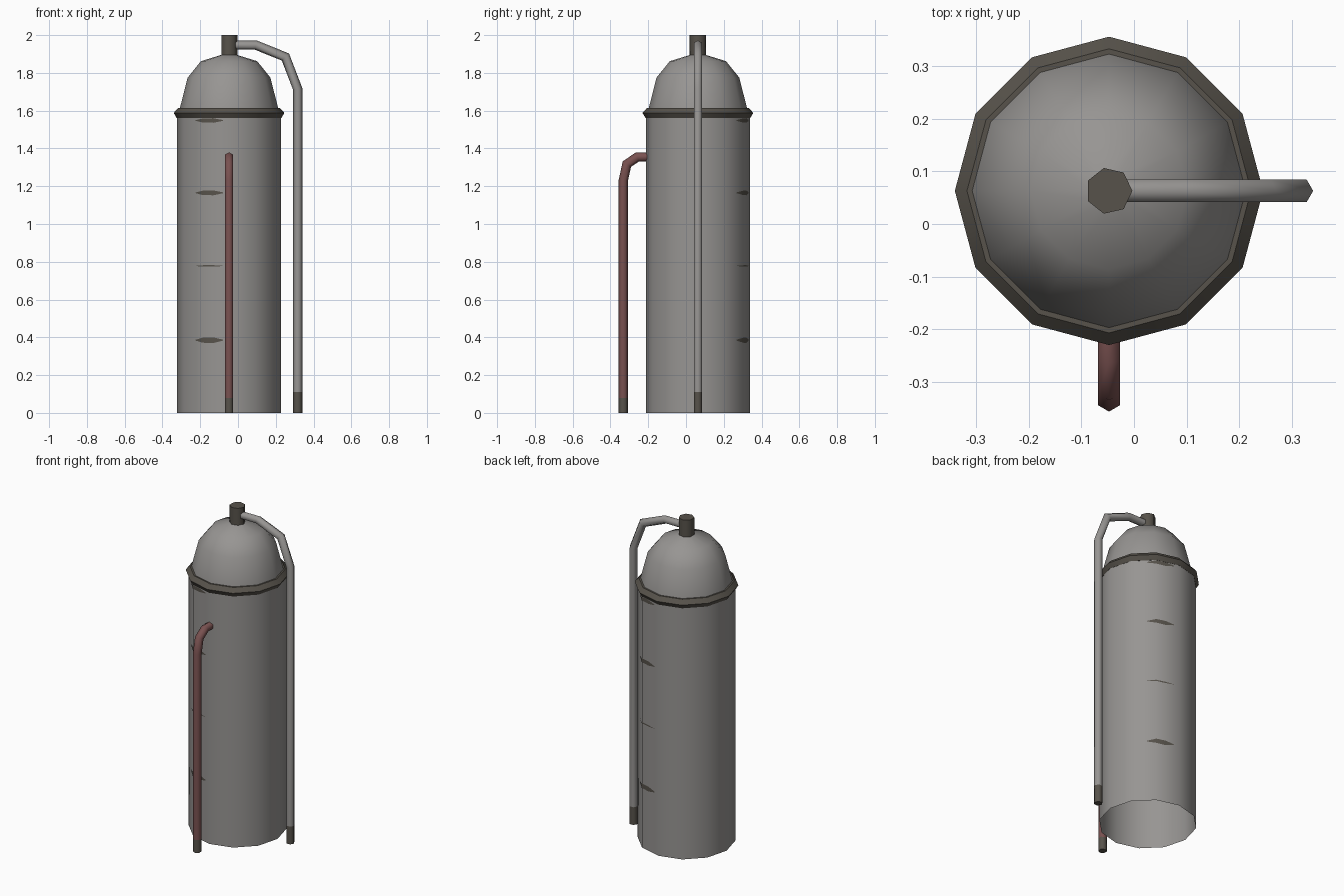
import bpy, bmesh, math
from mathutils import Vector

if "Cube" in bpy.data.objects:
    bpy.data.objects.remove(bpy.data.objects["Cube"])

CX, CY = -0.0475, 0.063      # tank axis
R = 0.276                    # tank radius


def material(name, rgb):
    m = bpy.data.materials.new(name)
    m.diffuse_color = (*rgb, 1)
    m.use_nodes = True
    m.node_tree.nodes["Principled BSDF"].inputs["Base Color"].default_value = m.diffuse_color
    return m


GREY = material("weathered grey", (0.31, 0.30, 0.29))
DARK = material("dark iron", (0.095, 0.085, 0.07))
RED = material("rusty red", (0.19, 0.082, 0.08))


def make(name, verts, faces, mats, angle):
    me = bpy.data.meshes.new(name)
    me.from_pydata([tuple(v) for v in verts], [], faces)
    ob = bpy.data.objects.new(name, me)
    bpy.context.collection.objects.link(ob)
    for m in mats:
        me.materials.append(m)
    bm = bmesh.new()
    bm.from_mesh(me)
    bmesh.ops.recalc_face_normals(bm, faces=bm.faces)
    bm.to_mesh(me)
    bm.free()
    bpy.ops.object.select_all(action='DESELECT')
    ob.select_set(True)
    bpy.context.view_layer.objects.active = ob
    bpy.ops.object.shade_smooth_by_angle(angle=math.radians(angle))
    return ob


def skin(rings, n):
    """Quads joining consecutive closed rings of n points."""
    return [(i * n + j, i * n + (j + 1) % n, (i + 1) * n + (j + 1) % n, (i + 1) * n + j)
            for i in range(rings - 1) for j in range(n)]


def lathe(name, profile, n, mat, cap_top=False, angle=58):
    verts = [(CX + r * math.cos(j * math.tau / n), CY + r * math.sin(j * math.tau / n), z)
             for r, z in profile for j in range(n)]
    faces = skin(len(profile), n)
    if cap_top:
        faces.append(tuple(range(len(verts) - n, len(verts))))
    return make(name, verts, faces, [mat], angle)


def pipe(name, path, axis, r, mats, dark_below):
    """Hexagonal tube mitred along a path lying in the plane normal to axis."""
    pts, axis = [Vector(p) for p in path], Vector(axis)
    verts = []
    for i, p in enumerate(pts):
        a = (p - pts[i - 1]).normalized() if i else (pts[1] - p).normalized()
        b = (pts[i + 1] - p).normalized() if i < len(pts) - 1 else a
        t = (a + b).normalized()
        side = axis.cross(t) / t.dot(a)
        for k in range(6):
            c = k * math.tau / 6
            verts.append(p + r * (math.cos(c) * side + math.sin(c) * axis))
    n = len(verts)
    ob = make(name, verts, skin(len(pts), 6) + [tuple(range(n - 6, n))], mats, 65)
    for f in ob.data.polygons:
        if f.center.z < dark_below:
            f.material_index = 1
    return ob


# tank: open-bottomed body, domed head, collar and top valve
lathe("tank_body", [(R, 0), (R, 1.575)], 12, GREY)
lathe("tank_dome", [(0.264, 1.58), (0.260, 1.614), (0.219, 1.775), (0.149, 1.862), (0.035, 1.897)],
      12, GREY)
lathe("collar_ring", [(0.255, 1.614), (0.270, 1.614), (0.293, 1.588), (0.277, 1.561), (0.268, 1.561)],
      12, DARK, angle=40)
lathe("top_valve", [(0.0445, 1.875), (0.0445, 2.0)], 7, DARK, cap_top=True)

# pipes with dark feet
pipe("outlet_pipe", [(CX, CY, 1.947), (0.095, CY, 1.947), (0.251, CY, 1.884),
                     (0.316, CY, 1.715), (0.316, CY, 0.11), (0.316, CY, 0)],
     (0, 1, 0), 0.0245, [GREY, DARK], 0.09)
pipe("inlet_pipe", [(CX, -0.19, 1.355), (CX, -0.257, 1.355), (CX, -0.313, 1.317),
                    (CX, -0.332, 1.23), (CX, -0.332, 0.08), (CX, -0.332, 0)],
     (1, 0, 0), 0.0245, [RED, DARK], 0.06)


# dark stains: thin lens-shaped plates hugging the twelve-sided wall
def wall(deg, z):
    off = math.radians((deg % 30) - 15)
    r = R * math.cos(math.radians(15)) / math.cos(off) + 0.002
    a = math.radians(deg)
    return (CX + r * math.cos(a), CY + r * math.sin(a), z)


verts, faces = [], []
for start in (0, 180):
    for z, h in ((0.385, 0.015), (0.778, 0.004), (1.165, 0.013), (1.548, 0.012)):
        base = len(verts)
        for deg, s in ((49, 0.15), (60, 0.9), (72, 1), (83, 0.2)):
            verts += [wall(start + deg, z - h * s), wall(start + deg, z + h * s)]
        faces += [(base + k, base + k + 2, base + k + 3, base + k + 1) for k in (0, 2, 4)]
make("wall_stains", verts, faces, [DARK], 58)
